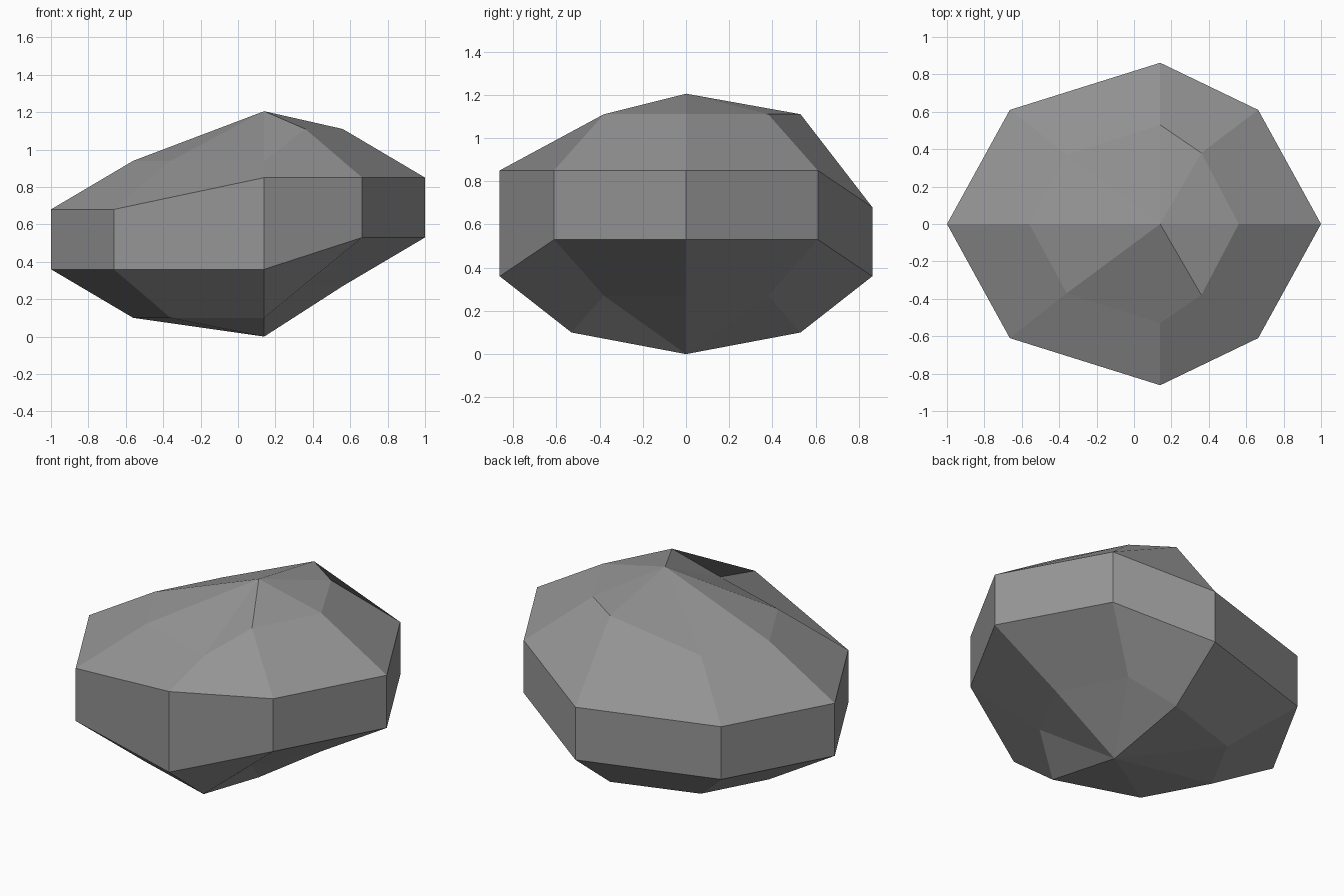
import bpy, bmesh

if "Cube" in bpy.data.objects:
    bpy.data.objects.remove(bpy.data.objects["Cube"])

# Plan outlines (half, y >= 0), from east round to west
wide = [(1, 0), (0.664, 0.61), (0.14, 0.862), (-0.664, 0.61), (-1, 0)]
small = [(0.56, 0), (0.36, 0.38), (0.14, 0.53), (-0.36, 0.37), (-0.56, 0)]
LIFT = 0.17                      # the east side of the rock is raised by this


def full(half):
    """Mirror a half outline into an 8-sided ring: E NE N NW W SW S SE."""
    return half + [(x, -y) for x, y in half[3:0:-1]]


# Rings from bottom to top: outline, base height, raised corner indices
rings = [(small, 0.10, {0, 1, 7}),
         (wide, 0.36, {0, 1, 7}),
         (wide, 0.68, {0, 1, 6, 7}),
         (small, 0.94, {0, 1, 2, 7})]

bm = bmesh.new()
bottom = bm.verts.new((0.14, 0, 0))
top = bm.verts.new((0.14, 0, 1.205))
loops = [[bm.verts.new((x, y, z + (LIFT if i in up else 0)))
          for i, (x, y) in enumerate(full(half))] for half, z, up in rings]

# Skin the rings and close both ends with fans
for i in range(8):
    j = (i + 1) % 8
    for lo, hi in zip(loops, loops[1:]):
        bm.faces.new((lo[i], lo[j], hi[j], hi[i]))
    bm.faces.new((bottom, loops[0][j], loops[0][i]))
    bm.faces.new((top, loops[-1][i], loops[-1][j]))
bmesh.ops.recalc_face_normals(bm, faces=bm.faces)

# Rock object, flat shaded
mesh = bpy.data.meshes.new("rock")
bm.to_mesh(mesh)
bm.free()
stone = bpy.data.materials.new("grey stone")
stone.diffuse_color = (0.3, 0.3, 0.3, 1)
stone.use_nodes = True
stone.node_tree.nodes["Principled BSDF"].inputs["Base Color"].default_value = stone.diffuse_color
mesh.materials.append(stone)
rock = bpy.data.objects.new("rock", mesh)
bpy.context.collection.objects.link(rock)
